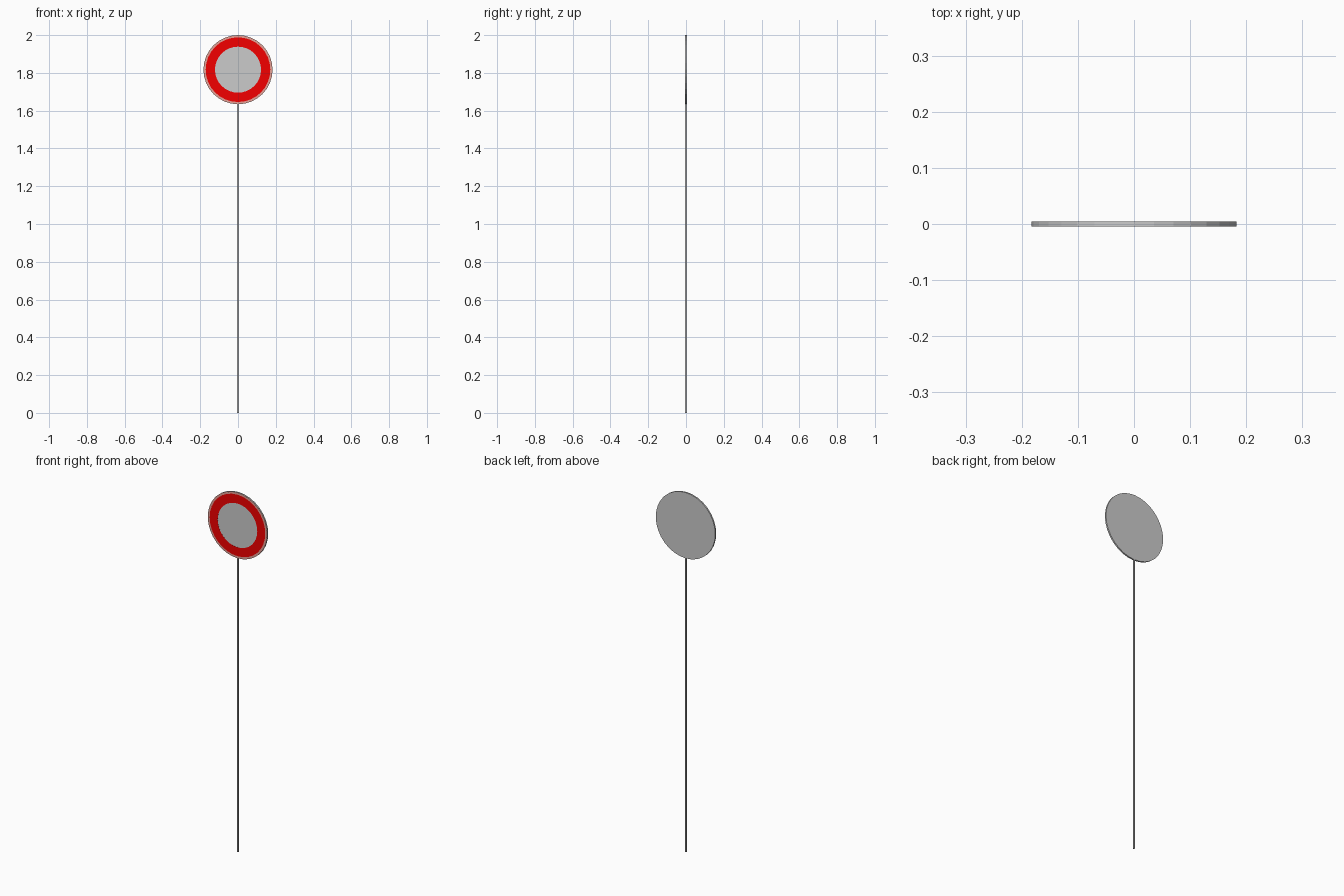
import bpy, bmesh
from math import cos, sin, tau

if "Cube" in bpy.data.objects:
    bpy.data.objects.remove(bpy.data.objects["Cube"])

SEG = 32
R, CZ, HALF = 0.183, 1.817, 0.0043


def finish(name, bm, color=None):
    bmesh.ops.recalc_face_normals(bm, faces=bm.faces)
    me = bpy.data.meshes.new(name)
    bm.to_mesh(me)
    bm.free()
    ob = bpy.data.objects.new(name, me)
    bpy.context.collection.objects.link(ob)
    if color:
        mat = bpy.data.materials.new(name)
        mat.diffuse_color = color
        mat.use_nodes = True
        mat.node_tree.nodes["Principled BSDF"].inputs["Base Color"].default_value = mat.diffuse_color
        me.materials.append(mat)
    return ob


def circle(bm, r, y):
    return [bm.verts.new((r * cos(tau * i / SEG), y, CZ + r * sin(tau * i / SEG)))
            for i in range(SEG)]


def bridge(bm, a, b):
    for i in range(SEG):
        j = (i + 1) % SEG
        bm.faces.new((a[i], a[j], b[j], b[i]))


def band(name, outer, inner, color):
    """Thin painted ring just proud of the front face."""
    bm = bmesh.new()
    y = -HALF - 0.0004
    loops = [circle(bm, r, d) for r, d in
             ((outer, -HALF), (outer, y), (inner, y), (inner, -HALF))]
    for a, b in zip(loops, loops[1:] + loops[:1]):
        bridge(bm, a, b)
    finish(name, bm, color)


# Round sign plate
bm = bmesh.new()
front, back = circle(bm, R, -HALF), circle(bm, R, HALF)
bridge(bm, front, back)
bm.faces.new(front)
bm.faces.new(back)
finish("sign_plate", bm)

# Painted red band and its paler edge
band("red_band", 0.171, 0.122, (0.9, 0, 0, 1))
band("pale_edge", 0.182, 0.171, (0.8, 0.35, 0.3, 1))

# Thin square post, ending inside the plate
top = CZ - R + 0.05
bpy.ops.mesh.primitive_cube_add(size=1, location=(0, 0, top / 2))
post = bpy.context.object
post.name = "post"
post.scale = (0.008, 0.008, top)
